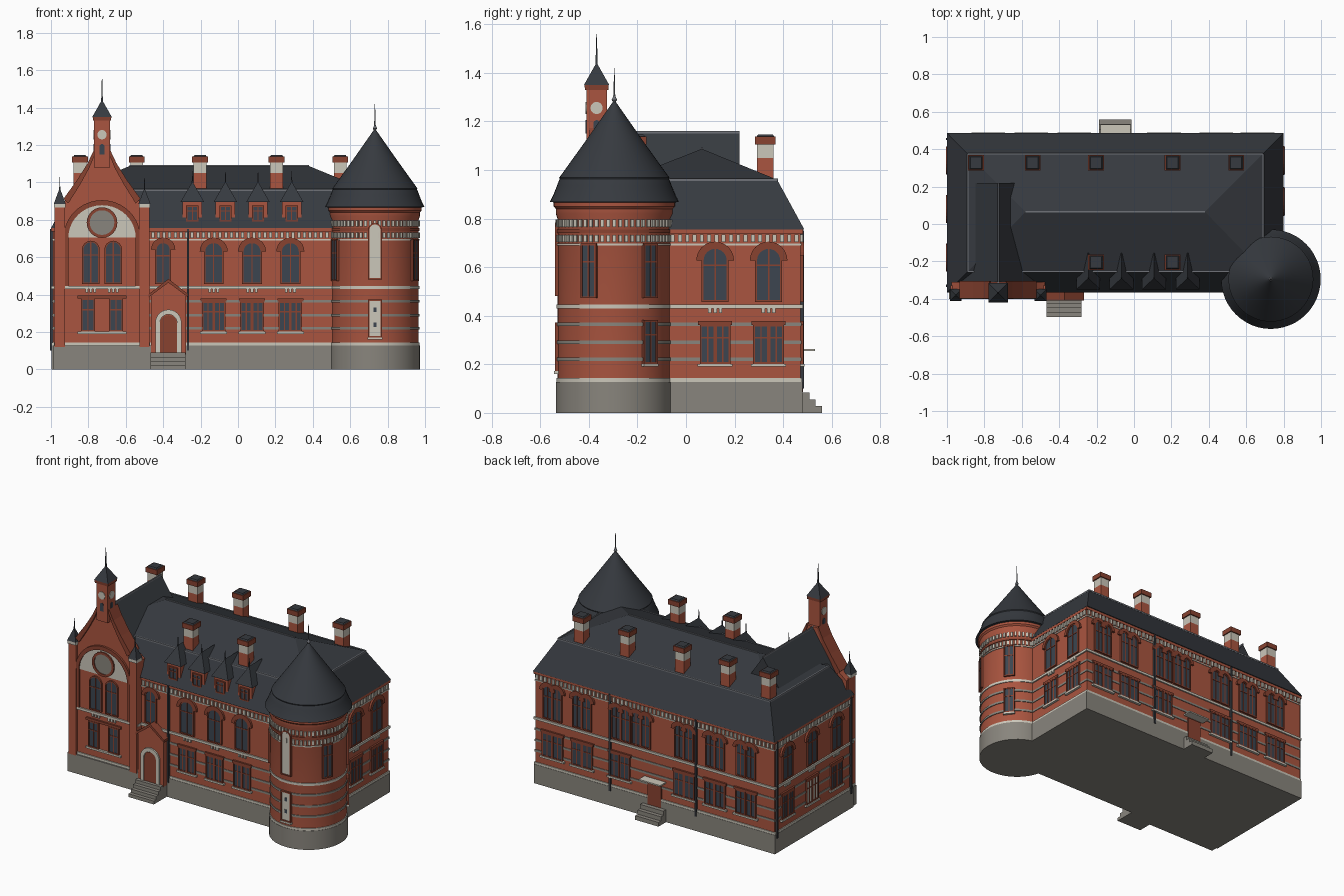
import bpy, bmesh, math
from mathutils import Matrix, Vector

if "Cube" in bpy.data.objects:
    bpy.data.objects.remove(bpy.data.objects["Cube"])

COL = dict(brick=(.40, .09, .05), dark_brick=(.25, .055, .03), slate=(.037, .042, .05), pale=(.6, .57, .49),
           stone=(.25, .235, .205), glass=(.045, .06, .08), lead=(.16, .17, .19))
MATS, PARTS = {}, {}
for n, c in COL.items():
    MATS[n] = bpy.data.materials.new(n)
    MATS[n].diffuse_color = (*c, 1)
I = Matrix.Identity(4)


def mesh(name, mat, verts, faces, M=I):
    bm = PARTS.setdefault((name, mat), bmesh.new())
    vs = [bm.verts.new(M @ Vector(v)) for v in verts]
    for f in faces:
        bm.faces.new([vs[i] for i in f])


def prism(name, mat, pts, y0, y1, M=I):
    n = len(pts)
    mesh(name, mat, [(u, y, z) for y in (y0, y1) for u, z in pts],
         [range(n), range(2 * n - 1, n - 1, -1)] + [(i, (i + 1) % n, n + (i + 1) % n, n + i) for i in range(n)], M)


def box(name, mat, x0, x1, y0, y1, z0, z1, M=I):
    prism(name, mat, [(x0, z0), (x1, z0), (x1, z1), (x0, z1)], y0, y1, M)


def strip(name, mat, outer, inner, y0, y1, M=I, closed=True):
    n = len(outer)
    for i in range(n if closed else n - 1):
        j = (i + 1) % n
        prism(name, mat, [outer[i], outer[j], inner[j], inner[i]], y0, y1, M)


def arch(u, w, z0, z1, rise, n=12):
    h = w / 2
    arc = [(u + h * math.cos(math.pi * i / n), z1 - rise + rise * math.sin(math.pi * i / n)) for i in range(n + 1)]
    return [(u - h, z0), (u + h, z0)] + (arc if rise else [(u + h, z1), (u - h, z1)])


def circle(u, z, r, n=24):
    return [(u + r * math.cos(2 * math.pi * i / n), z + r * math.sin(2 * math.pi * i / n)) for i in range(n)]


def frustum(name, mat, cx, cy, z0, z1, h0, h1):
    c = [(-1, -1), (1, -1), (1, 1), (-1, 1)]
    mesh(name, mat, [(cx + a * h, cy + b * h, z) for z, h in ((z0, h0), (z1, max(h1, .001))) for a, b in c],
         [(3, 2, 1, 0), (4, 5, 6, 7)] + [(i, (i + 1) % 4, 4 + (i + 1) % 4, 4 + i) for i in range(4)])


def lathe(name, mat, prof, cx, cy, n=48):
    k = len(prof)
    vs = [(cx + r * math.cos(2 * math.pi * i / n), cy + r * math.sin(2 * math.pi * i / n), z)
          for i in range(n) for r, z in prof]
    fs = [(i * k + j, (i + 1) % n * k + j, (i + 1) % n * k + j + 1, i * k + j + 1) for i in range(n) for j in range(k - 1)]
    fs += [[i * k for i in range(n)][::-1], [i * k + k - 1 for i in range(n)]]
    mesh(name, mat, vs, fs)


def wall(x, y, deg):
    return Matrix.Translation((x, y, 0)) @ Matrix.Rotation(math.radians(deg), 4, 'Z')


def glazing(M, u, w, z0, z1, rise=0, mat='glass', bars=True):
    t = .008
    prism('window_panes', mat, arch(u, w, z0, z1, rise), -.007, .005, M)
    strip('window_frames', 'dark_brick', arch(u, w + 2 * t, z0 - t, z1 + t, rise + t if rise else 0),
          arch(u, w, z0, z1, rise), -.011, .005, M)
    if bars:
        box('window_frames', 'dark_brick', u - .003, u + .003, -.01, 0, z0, z1, M)
        zt = z0 + (z1 - z0) * .68
        box('window_frames', 'dark_brick', u - w / 2, u + w / 2, -.01, 0, zt - .003, zt + .003, M)


def upper_window(M, u, w=.09, dots=True):
    glazing(M, u, w, .465, .675, w / 2)
    a, b = arch(u, w + .06, .5, .705, w / 2 + .03), arch(u, w + .014, .5, .682, w / 2 + .007)
    strip('window_hoods', 'dark_brick', a[2:], b[2:], -.014, .005, M, False)
    for k in (-1, 0, 1) if dots else ():
        box('sill_brackets', 'pale', u + k * .022 - .007, u + k * .022 + .007, -.01, .005, .412, .43, M)


def lower_window(M, u, w=.12, mat='glass'):
    for s in (-1, 1):
        glazing(M, u + s * w * .26, w * .4, .21, .355, 0, mat)
    box('window_lintels', 'dark_brick', u - w * .58, u + w * .58, -.012, .005, .362, .378, M)
    box('window_sills', 'pale', u - w * .6, u + w * .6, -.016, .005, .19, .202, M)


def dentils(M, u0, u1):
    n = round((u1 - u0) / .03)
    for i in range(n):
        u = u0 + (i + .5) * (u1 - u0) / n
        box('eaves_dentils', 'pale', u - .008, u + .008, -.01, .005, .703, .735, M)


def block(name, mat, g, z0, z1):
    box(name, mat, -.99 - g, .79 + g, -.35 - g, .472 + g, z0, z1)


# main block, plinth and courses
block('main_walls', 'brick', 0, .1, .76)
block('plinth', 'stone', .008, 0, .128)
block('plinth_course', 'pale', .006, .128, .143)
block('string_course', 'pale', .009, .43, .446)
for z in (.22, .29, .365):
    block('wall_bands', 'stone', .004, z - .007, z + .007)
block('eaves_cornice', 'brick', .009, .737, .757)
block('frieze_course', 'pale', .004, .69, .697)

# main roof: steep lower slope and shallow hipped top
R0, R1 = (-1, .8, -.366, .487), (-.89, .69, -.255, .375)
ring = lambda r, z: [(r[0], r[2], z), (r[1], r[2], z), (r[1], r[3], z), (r[0], r[3], z)]
mesh('main_roof', 'slate', ring(R0, .755) + ring(R1, .96) + [(-.58, .065, 1.087), (.38, .065, 1.087)],
     [(3, 2, 1, 0)] + [(i, (i + 1) % 4, 4 + (i + 1) % 4, 4 + i) for i in range(4)]
     + [(4, 5, 9, 8), (5, 6, 9), (6, 7, 8, 9), (7, 4, 8)])
for y in R1[2:]:
    box('roof_trim', 'lead', R1[0], R1[1], y - .004, y + .004, .955, .965)
for x in R1[:2]:
    box('roof_trim', 'lead', x - .004, x + .004, R1[2], R1[3], .955, .965)
box('roof_trim', 'lead', -.58, .38, .061, .069, 1.08, 1.092)

# windows on the four walls
FRONT, RIGHT, BACK, LEFT = wall(0, -.35, 0), wall(.79, 0, 90), wall(0, .472, 180), wall(-.99, 0, -90)
upper_window(FRONT, -.40, .07)
for u in (-.13, .075, .28):
    upper_window(FRONT, u)
    lower_window(FRONT, u)
for u in (.12, .34):
    upper_window(RIGHT, u, .095)
    lower_window(RIGHT, u)
for x in (.66, .44, .15, .0, -.32, -.55, -.78):
    for s in (-1, 1):
        upper_window(BACK, -x + s * .036, .055, False)
for x in (.66, .44, .16, -.32, -.55, -.78):
    lower_window(BACK, -x, .15)
for y, m in ((.34, 'glass'), (.08, 'pale'), (-.18, 'glass')):
    upper_window(LEFT, -y)
    lower_window(LEFT, -y, .12, m)
dentils(FRONT, -.47, .52)
dentils(RIGHT, -.07, .47)
dentils(BACK, -.79, .99)
dentils(LEFT, -.47, .34)
for M, u in ((FRONT, -.268), (BACK, -.23), (BACK, .41), (LEFT, .33), (LEFT, -.455)):
    box('downpipes', 'slate', u - .006, u + .006, -.014, 0, .1, .75, M)

# gabled wing
GX = -.727
W = wall(GX, -.385, 0)
half = [(.25, .1), (.25, .86), (.2, .9), (.13, 1.0), (.075, 1.09), (.043, 1.16)]
mir = lambda p: [(-u, z) for u, z in p]
prism('gable_wall', 'brick', half + mir(half)[::-1], 0, .075, W)
for h in (half, mir(half)):
    strip('gable_coping', 'dark_brick', [(u * 1.03, z + .012) for u, z in h[2:]],
          [(u * .9, z - .012) for u, z in h[2:]], -.014, .08, W, False)
box('gable_plinth', 'stone', -.262, .262, -.016, .1, 0, .128, W)
box('gable_courses', 'pale', -.256, .256, -.007, .1, .128, .143, W)
box('gable_courses', 'pale', -.256, .256, -.009, .1, .43, .446, W)
prism('gable_roof', 'slate', [(-.26, .77), (.26, .77), (0, 1.155)], -.34, .22, wall(GX, 0, 0))
box('roof_trim', 'lead', GX - .004, GX + .004, -.33, .22, 1.148, 1.16)
prism('tympanum', 'pale', arch(0, .36, .705, .878, .173, 20), -.006, .01, W)
a, b = arch(0, .41, .6, .905, .2, 20), arch(0, .36, .6, .878, .173, 20)
strip('tympanum_arch', 'dark_brick', a[2:], b[2:], -.014, .01, W, False)
for s in (-1, 1):
    box('tympanum_jambs', 'dark_brick', s * .192 - .012, s * .192 + .012, -.01, .01, .446, .71, W)
    glazing(W, s * .06, .078, .465, .68, .039)
    glazing(W, s * .075, .06, .21, .37)
    for k in (-1, 0, 1):
        box('sill_brackets', 'pale', s * .06 + k * .022 - .007, s * .06 + k * .022 + .007, -.01, .01, .412, .43, W)
box('window_sills', 'pale', -.13, .13, -.014, .01, .19, .202, W)
box('window_lintels', 'dark_brick', -.13, .13, -.012, .01, .38, .396, W)
strip('round_window_ring', 'dark_brick', circle(0, .785, .082), circle(0, .785, .066), -.015, .01, W)
prism('round_window', 'stone', circle(0, .785, .068), -.009, .01, W)

# corner pinnacles
for x in (-.953, -.5):
    box('pinnacle_piers', 'brick', x - .027, x + .027, -.402, -.33, .12, .865)
    frustum('pinnacle_bands', 'pale', x, -.38, .865, .885, .03, .03)
    frustum('pinnacle_roofs', 'slate', x, -.38, .885, .96, .032, .004)
    frustum('finials', 'slate', x, -.38, .95, 1.03, .0035, .001)

# bell turret
BY = -.368
frustum('bell_turret', 'brick', GX, BY, 1.08, 1.33, .042, .042)
frustum('bell_turret_cornice', 'dark_brick', GX, BY, 1.33, 1.352, .048, .05)
frustum('bell_turret_roof', 'slate', GX, BY, 1.35, 1.435, .052, .004)
frustum('finials', 'slate', GX, BY, 1.42, 1.56, .005, .001)
for M in (wall(GX, BY - .042, 0), wall(GX - .042, BY, -90), wall(GX + .042, BY, 90)):
    prism('turret_dial', 'pale', circle(0, 1.255, .025), -.004, .004, M)
    prism('turret_opening', 'glass', arch(0, .026, 1.15, 1.205, .013), -.004, .004, M)

# round corner tower
TX, TY = .732, -.295
lathe('tower_plinth', 'stone', [(.241, 0), (.241, .128)], TX, TY)
lathe('tower_walls', 'brick', [(.234, .1), (.234, .8), (.241, .82), (.241, .84), (.25, .85), (.25, .875)], TX, TY)
for z0, z1, m in ((.128, .143, 'pale'), (.43, .446, 'pale'), (.213, .227, 'stone'), (.283, .297, 'stone'),
                  (.358, .372, 'stone'), (.69, .697, 'pale'), (.74, .755, 'dark_brick')):
    lathe('tower_bands_' + m, m, [(.239, z0), (.239, z1)], TX, TY)
lathe('tower_roof', 'slate', [(.24, .866), (.266, .868), (.252, .895), (.236, .935), (.228, .957), (.225, .962),
                              (.227, .968), (.12, 1.117), (.006, 1.28)], TX, TY)
lathe('tower_finial', 'lead', [(.004, 1.27), (.006, 1.28), (.012, 1.288), (.006, 1.3), (.004, 1.31), (.001, 1.42)], TX, TY, 10)
for i in range(60):
    M = wall(TX, TY, i * 6) @ Matrix.Translation((0, -.234, 0))
    for z in (.703, .765):
        box('tower_dentils', 'pale', -.007, .007, -.008, .01, z, z + .03, M)
for a in (-154, -26, 38):
    M = wall(TX, TY, a + 90) @ Matrix.Translation((0, -.234, 0))
    glazing(M, 0, .055, .48, .69)
    if a > 0:
        glazing(M, 0, .055, .21, .375)
        box('window_sills', 'pale', -.038, .038, -.014, .01, .19, .202, M)
M = wall(TX, TY, 0) @ Matrix.Translation((0, -.234, 0))
glazing(M, 0, .058, .49, .775, .029, 'pale', False)
glazing(M, 0, .058, .18, .365, 0, 'pale', False)
box('window_sills', 'pale', -.04, .04, -.014, .01, .16, .172, M)
for z in (.24, .32):
    box('tower_vents', 'glass', -.008, .008, -.009, 0, z - .012, z + .012, M)

# entrance porch and steps
P = wall(-.372, -.398, 0)
prism('porch', 'brick', [(-.094, .08), (.094, .08), (.094, .4), (0, .47), (-.094, .4)], 0, .06, P)
strip('porch_coping', 'dark_brick', [(-.106, .402), (0, .484), (.106, .402)], [(-.106, .385), (0, .464), (.106, .385)],
      -.01, .055, P, False)
prism('entrance_door', 'dark_brick', arch(0, .09, .09, .29, .045), -.004, .01, P)
strip('door_surround', 'pale', arch(0, .14, .09, .32, .07)[1:] + [(-.07, .09)],
      arch(0, .092, .09, .294, .046)[1:] + [(-.046, .09)], -.01, .01, P, False)
for i in range(4):
    box('front_steps', 'stone', -.468, -.28, -.496 + i * .024, -.34, i * .0225, (i + 1) * .0225)

# rear door, canopy and steps
box('rear_door', 'dark_brick', .05, .15, -.01, .005, .085, .245, BACK)
box('rear_canopy', 'pale', .02, .18, -.06, .005, .255, .264, BACK)
for i in range(3):
    box('rear_steps', 'stone', -.187, -.014, .46, .56 - i * .026, i * .028, (i + 1) * .028)

# dormers
for x in (-.244, -.067, .107, .287):
    D = wall(x, -.335, 0)
    box('dormer_walls', 'brick', -.052, .052, 0, .13, .785, .9, D)
    glazing(D, 0, .05, .8, .868)
    mesh('dormer_roofs', 'slate', [(-.063, -.014, .895), (.063, -.014, .895), (.063, .16, .895), (-.063, .16, .895),
                                   (0, .045, 1.005), (0, .18, 1.005)],
         [(3, 2, 1, 0), (0, 1, 4), (1, 2, 5, 4), (2, 3, 5), (3, 0, 4, 5)], D)
    frustum('finials', 'slate', x, -.29, .99, 1.06, .004, .001)

# chimneys
for x, y in [(x, .327) for x in (-.845, -.542, -.203, .206, .546)] + [(-.203, -.205), (.206, -.205)]:
    frustum('chimney_stacks', 'brick', x, y, .85, 1.05, .034, .034)
    frustum('chimney_bands', 'pale', x, y, 1.05, 1.105, .034, .034)
    frustum('chimney_caps', 'dark_brick', x, y, 1.105, 1.138, .042, .042)
    frustum('chimney_tops', 'slate', x, y, 1.138, 1.146, .036, .03)

# turn the gathered parts into objects
for (name, mat), bm in PARTS.items():
    bmesh.ops.recalc_face_normals(bm, faces=bm.faces[:])
    me = bpy.data.meshes.new(name)
    bm.to_mesh(me)
    me.materials.append(MATS[mat])
    ob = bpy.data.objects.new(name, me)
    bpy.context.collection.objects.link(ob)
    ob.select_set(True)
    bpy.context.view_layer.objects.active = ob
bpy.ops.object.shade_smooth_by_angle()

for m in bpy.data.materials:
    if m.users and not m.is_grease_pencil:
        m.use_nodes = True
        m.node_tree.nodes["Principled BSDF"].inputs["Base Color"].default_value = m.diffuse_color
